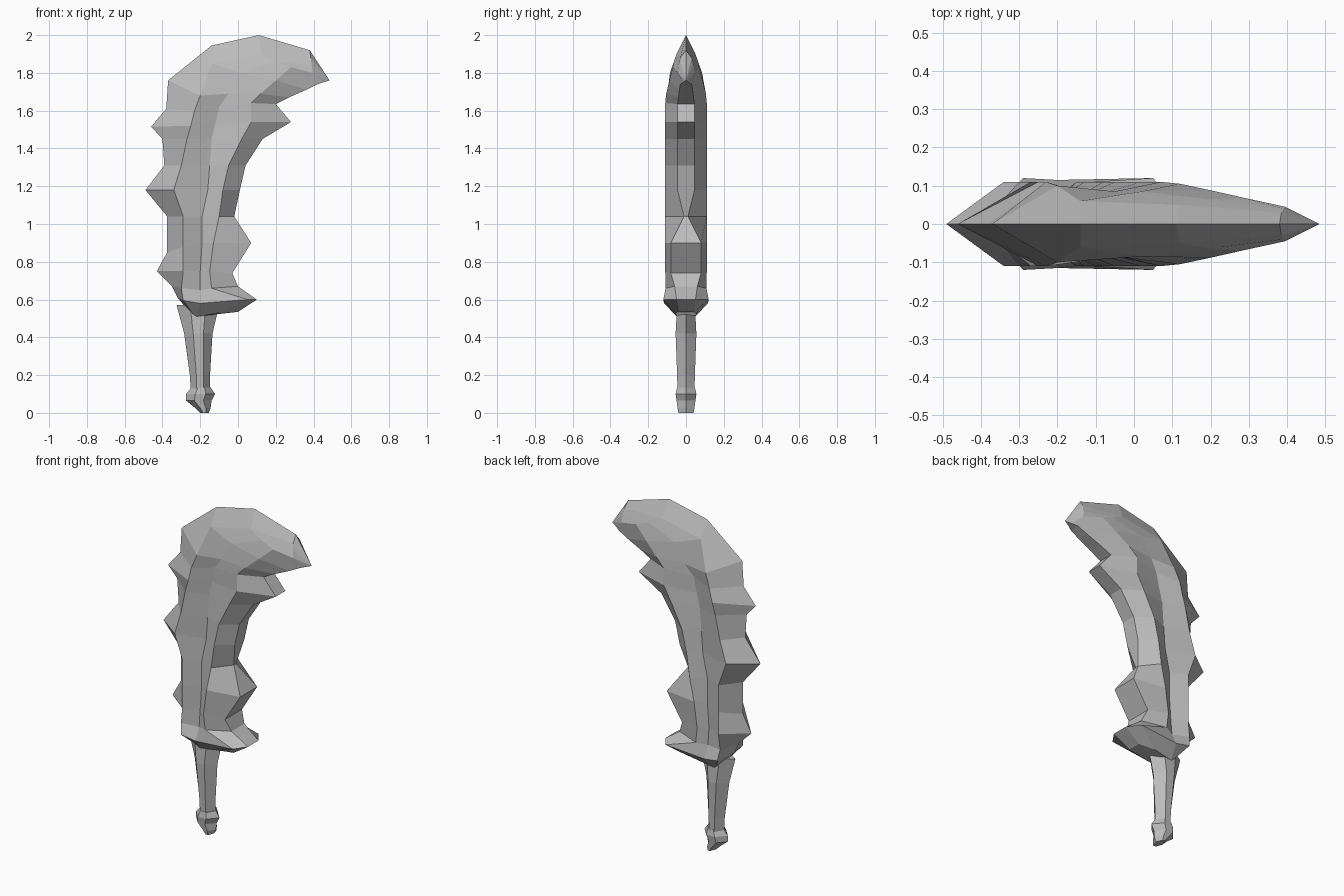
import bpy
import bmesh

cube = bpy.data.objects.get("Cube")
if cube:
    bpy.data.objects.remove(cube, do_unlink=True)

# One plain grey for the whole weapon
grey = bpy.data.materials.new("stone grey")
grey.use_nodes = True
colour = (0.5, 0.5, 0.5, 1)
grey.diffuse_color = colour
grey.node_tree.nodes["Principled BSDF"].inputs["Base Color"].default_value = colour


def loft(name, rings):
    """Skin a stack of closed rings with flat faces and close both ends."""
    bm = bmesh.new()
    loops = [[bm.verts.new(point) for point in ring] for ring in rings]
    count = len(loops[0])
    for low, high in zip(loops, loops[1:]):
        for i in range(count):
            j = (i + 1) % count
            bm.faces.new((low[i], low[j], high[j], high[i]))
    bm.faces.new(loops[0])
    bm.faces.new(loops[-1])
    bmesh.ops.remove_doubles(bm, verts=bm.verts, dist=0.0005)
    bmesh.ops.recalc_face_normals(bm, faces=bm.faces)
    mesh = bpy.data.meshes.new(name)
    bm.to_mesh(mesh)
    bm.free()
    mesh.materials.append(grey)
    part = bpy.data.objects.new(name, mesh)
    bpy.context.collection.objects.link(part)
    return part


def section(outer, ridge, groove, inner_ridge, inner, depths):
    """Mirror five (x, z) stations across y = 0 to form one blade ring."""
    ridge_y, groove_y, inner_ridge_y, inner_y = depths
    half = [(ridge, ridge_y), (groove, groove_y),
            (inner_ridge, inner_ridge_y), (inner, inner_y)]
    front = [(p[0], -y, p[1]) for p, y in half]
    back = [(p[0], y, p[1]) for p, y in reversed(half)]
    return [(outer[0], 0, outer[1])] + front + back


# Blade: five lines running from the guard to the hooked tip
outer_edge = [(-.35, .67), (-.43, .75), (-.375, .85), (-.375, 1.04),
              (-.49, 1.18), (-.39, 1.31), (-.4, 1.45), (-.46, 1.515),
              (-.38, 1.61), (-.37, 1.76), (-.14, 1.945), (.11, 2), (.38, 1.92)]
outer_ridge = [(-.3, .66), (-.29, .75), (-.29, .88), (-.29, 1.04),
               (-.34, 1.18), (-.3, 1.31), (-.27, 1.45), (-.25, 1.52),
               (-.23, 1.6), (-.2, 1.68), (-.14, 1.85), (.12, 1.9), (.385, 1.88)]
groove_line = [(-.2, .65), (-.2, .75), (-.19, .9), (-.19, 1.04),
               (-.16, 1.18), (-.15, 1.31), (-.14, 1.45), (-.12, 1.53),
               (-.1, 1.62), (-.05, 1.69), (.02, 1.8), (.2, 1.86), (.39, 1.84)]
inner_ridge = [(-.14, .66), (-.15, .75), (-.13, .9), (-.1, 1.04),
               (-.08, 1.18), (-.05, 1.31), (.02, 1.45), (.07, 1.54),
               (.07, 1.64), (.12, 1.69), (.2, 1.76), (.28, 1.83), (.395, 1.8)]
inner_edge = [(0, .67), (-.03, .74), (.07, .9), (-.02, 1.04),
              (.01, 1.18), (.04, 1.31), (.13, 1.45), (.28, 1.54),
              (.2, 1.635), (.27, 1.67), (.36, 1.71), (.42, 1.74), (.45, 1.75)]

body, spike = (.11, .07, .11, .045), (.11, .07, .11, .08)
depths = [(.108, .08, .108, .06), spike, spike, (.11, .07, .11, .01)]
depths += [body] * 5
depths += [(.1, .085, .105, .04), (.06, .085, .088, .035),
           (.05, .064, .07, .03), (.03, .04, .045, .015)]

rings = [section(*row) for row in zip(outer_edge, outer_ridge, groove_line,
                                      inner_ridge, inner_edge, depths)]
tip = [(.485, 0, 1.76)] * len(rings[0])
loft("blade", rings + [tip])

# Guard: flares out under the blade, with a lip on the inner side
loft("guard", [
    section((-.27, .55), (-.24, .525), (-.22, .51), (-.1, .53), (0, .535),
            (.05, .05, .055, .04)),
    section((-.32, .61), (-.29, .595), (-.2, .58), (.05, .6), (.1, .6),
            (.12, .115, .12, .05)),
    rings[0],
])


def grip_ring(left, right, depth, z):
    """Six-sided ring, sharp at both sides and flat at front and back."""
    width = right - left
    a, b = left + width * .32, right - width * .32
    return [(left, 0, z), (a, -depth, z), (b, -depth, z),
            (right, 0, z), (b, depth, z), (a, depth, z)]


# Handle and pommel
loft("handle", [grip_ring(*row) for row in (
    (-.25, -.15, .045, .11), (-.255, -.148, .047, .2),
    (-.285, -.135, .055, .42), (-.325, -.1, .047, .57))])
loft("pommel", [grip_ring(*row) for row in (
    (-.2, -.155, .04, 0), (-.225, -.145, .045, .025),
    (-.275, -.14, .05, .065), (-.275, -.122, .055, .1),
    (-.245, -.145, .047, .135))])
